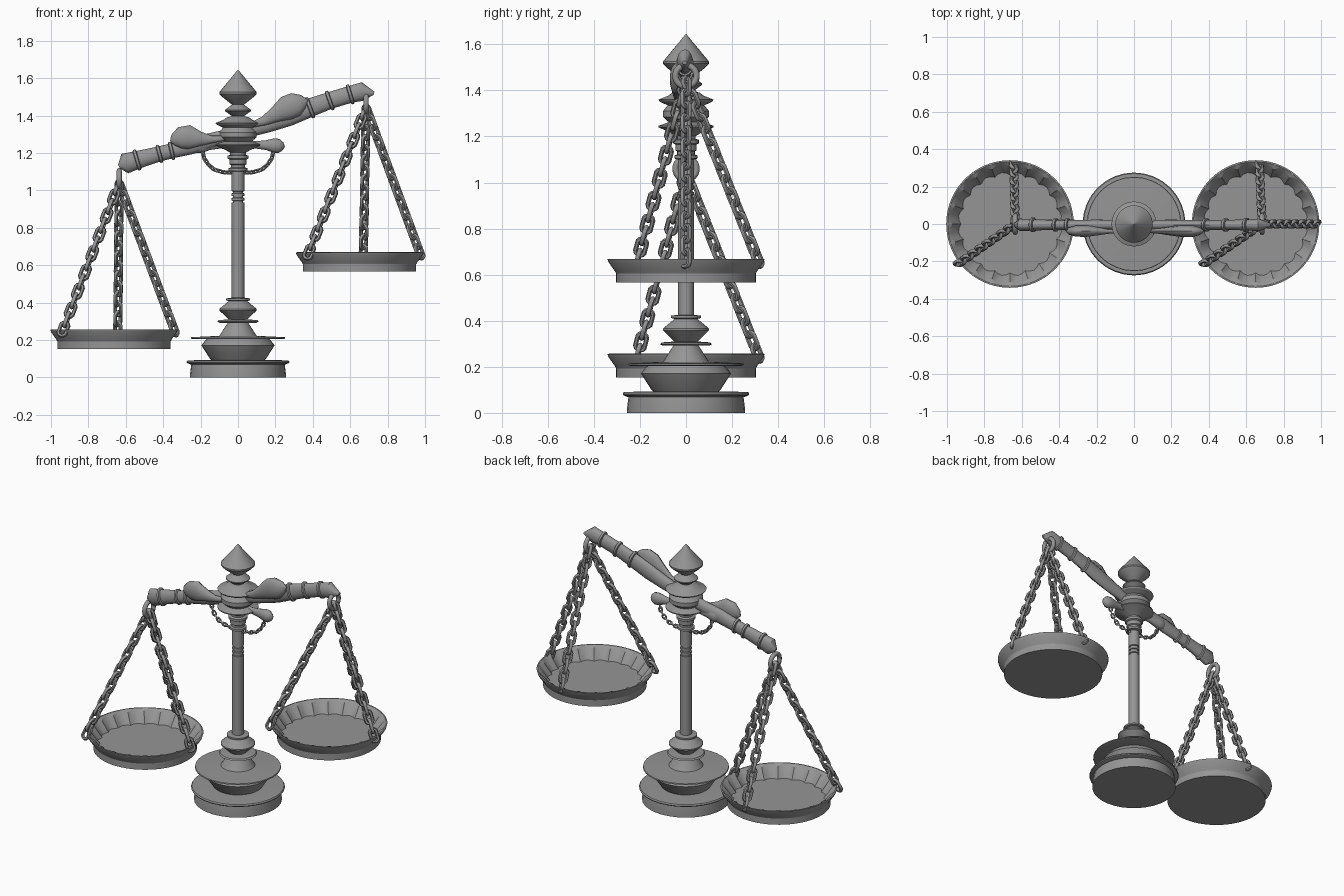
import bpy, bmesh, math
from mathutils import Vector, Matrix

cube = bpy.data.objects.get("Cube")
if cube:
    bpy.data.objects.remove(cube)

GREY = (0.3, 0.3, 0.3, 1)
metal = bpy.data.materials.new("grey metal")
metal.use_nodes = True
metal.diffuse_color = GREY
metal.node_tree.nodes["Principled BSDF"].inputs["Base Color"].default_value = GREY


def finish(name, bm, angle=30):
    bmesh.ops.recalc_face_normals(bm, faces=bm.faces)
    mesh = bpy.data.meshes.new(name)
    bm.to_mesh(mesh)
    bm.free()
    mesh.materials.append(metal)
    mesh.shade_smooth()
    mesh.set_sharp_from_angle(angle=math.radians(angle))
    ob = bpy.data.objects.new(name, mesh)
    bpy.context.collection.objects.link(ob)
    return ob


def bridge(bm, loops, closed=False):
    """Skin a list of equal vertex loops."""
    n = len(loops[0])
    pairs = list(zip(loops, loops[1:]))
    if closed:
        pairs.append((loops[-1], loops[0]))
    for a, b in pairs:
        for i in range(n):
            j = (i + 1) % n
            bm.faces.new((a[i], a[j], b[j], b[i]))
    if not closed:
        bm.faces.new(loops[0])
        bm.faces.new(loops[-1])


def lathe(name, profile, segs=32, centre=(0, 0), flutes=0, fluted=()):
    """Turn (radius, z) points; profile rows listed in fluted get a scalloped radius."""
    bm = bmesh.new()
    loops = []
    for row, (r, z) in enumerate(profile):
        loop = []
        for i in range(segs):
            a = math.tau * i / segs
            k = r
            if row in fluted:
                k -= 0.016 * (1 - abs(math.sin(a * flutes / 2)))
            loop.append(bm.verts.new((centre[0] + k * math.cos(a), centre[1] + k * math.sin(a), z)))
        loops.append(loop)
    bridge(bm, loops)
    return finish(name, bm)


def sweep(name, stations, y=0.0, segs=14):
    """Oval sections (x, z, half height, half depth) across a line in the xz plane."""
    bm = bmesh.new()
    loops = []
    for k, (x, z, rz, ry) in enumerate(stations):
        p, q = stations[max(k - 1, 0)], stations[min(k + 1, len(stations) - 1)]
        t = Vector((q[0] - p[0], 0, q[1] - p[1])).normalized()
        up = Vector((-t.z, 0, t.x))
        loops.append([bm.verts.new(Vector((x, y, z)) + up * rz * math.cos(a) + Vector((0, ry * math.sin(a), 0)))
                      for a in (math.tau * i / segs for i in range(segs))])
    bridge(bm, loops)
    return finish(name, bm, 40)


def add_link(bm, mat, radius, straight, wire, n=12, m=6):
    """Oval wire link lying in its local xz plane, long along z."""
    loops = []
    for i in range(n):
        a = math.tau * (i + 0.5) / n
        out = Vector((math.cos(a), 0, math.sin(a)))
        mid = out * radius + Vector((0, 0, math.copysign(straight, out.z)))
        loops.append([bm.verts.new(mat @ (mid + out * wire * math.cos(b) + Vector((0, wire * math.sin(b), 0))))
                      for b in (math.tau * j / m for j in range(m))])
    bridge(bm, loops, closed=True)


def chain(name, points, pitch, radius, straight, wire):
    points = [Vector(p) for p in points]
    lengths = [(b - a).length for a, b in zip(points, points[1:])]
    total = sum(lengths)
    count = round(total / pitch)
    bm = bmesh.new()
    for k in range(count):
        d, s = total * (k + 0.5) / count, 0
        while d > lengths[s]:
            d -= lengths[s]
            s += 1
        t = (points[s + 1] - points[s]).normalized()
        mat = (Matrix.Translation(points[s] + t * d) @ t.to_track_quat('Z', 'Y').to_matrix().to_4x4()
               @ Matrix.Rotation(math.pi / 2 * (k % 2) + math.pi / 4, 4, 'Z'))
        add_link(bm, mat, radius, straight, wire)
    return finish(name, bm, 60)


# Stepped base
lathe("base_foot", [(.257, 0), (.257, .012), (.25, .068), (.235, .072)])
lathe("base_flange", [(.25, .068), (.272, .076), (.275, .082), (.27, .09), (.2, .093)])
lathe("base_bowl", [(.14, .09), (.15, .1), (.195, .17), (.19, .18), (.165, .208)])
lathe("base_plate", [(.24, .204), (.252, .208), (.25, .215), (.1, .222), (.055, .292)])
lathe("base_knob", [(.1, .292), (.112, .298), (.105, .306), (.05, .31), (.1, .358), (.1, .366),
                    (.05, .408), (.065, .412), (.065, .422), (.034, .426)])

# Column with grooves and collars
column = [(.034, .42)]
for z in (.94, .965, .99):
    column += [(.034, z - .006), (.028, z - .004), (.028, z + .004), (.034, z + .006)]
column += [(.034, 1.1), (.05, 1.104), (.05, 1.118), (.038, 1.122), (.038, 1.135), (.046, 1.14), (.046, 1.165),
           (.056, 1.17), (.056, 1.185), (.042, 1.19), (.042, 1.21)]
lathe("column", column, 24)

# Hub discs and pointed finial
lathe("hub", [(.04, 1.2), (.065, 1.215), (.12, 1.24), (.12, 1.246), (.075, 1.262), (.1, 1.285), (.1, 1.31),
              (.08, 1.335), (.115, 1.352), (.12, 1.36), (.075, 1.378), (.06, 1.39), (.03, 1.397)])
lathe("finial", [(.03, 1.395), (.07, 1.424), (.07, 1.43), (.032, 1.458), (.085, 1.5), (.1, 1.516),
                 (.1, 1.525), (.001, 1.645)], 24)

# Tilted beam
BEAM = [(-.637, 1.128, .01, .012), (-.605, 1.143, .055, .034), (-.53, 1.165, .047, .03), (-.42, 1.195, .04, .027),
        (-.35, 1.212, .04, .027), (-.25, 1.24, .047, .028), (-.15, 1.265, .04, .028), (0, 1.305, .035, .028),
        (.15, 1.35, .043, .028), (.27, 1.395, .052, .028), (.38, 1.44, .05, .027), (.49, 1.48, .045, .027),
        (.6, 1.513, .045, .03), (.665, 1.528, .05, .034), (.728, 1.52, .008, .01)]
sweep("beam", BEAM, -.005)


def beam_at(x):
    for a, b in zip(BEAM, BEAM[1:]):
        if a[0] <= x <= b[0]:
            f = (x - a[0]) / (b[0] - a[0])
            return [u + (v - u) * f for u, v in zip(a, b)], (b[1] - a[1]) / (b[0] - a[0])


# Bands around the beam
for i, x in enumerate((-.54, -.42, -.355, .385, .49, .6)):
    (bx, bz, rz, ry), slope = beam_at(x)
    sweep(f"beam_band_{i + 1}", [(bx + d, bz + d * slope, rz + g, ry + g)
                                 for d, g in ((-.01, 0), (-.006, .009), (.006, .009), (.01, 0))], -.005)

# Teardrop lobes on the front of the beam
sweep("right_lobe", [(-.06, 1.28, .012, .008), (-.14, 1.272, .02, .015), (-.2, 1.275, .038, .024),
                     (-.26, 1.285, .064, .032), (-.31, 1.28, .058, .03), (-.345, 1.268, .032, .02),
                     (-.362, 1.262, .004, .004)], -.038)
sweep("left_lobe", [(.06, 1.345, .012, .008), (.14, 1.372, .025, .015), (.2, 1.405, .042, .024),
                    (.26, 1.44, .066, .032), (.31, 1.46, .064, .032), (.35, 1.475, .036, .02),
                    (.372, 1.482, .004, .004)], -.038)

# Small brackets with rounded ends and the chain slung between them
for side, s in (("left", 1), ("right", -1)):
    sweep(f"{side}_bracket", [(s * x, z, r, r * .75) for x, z, r in
                              ((.04, 1.245, .025), (.1, 1.243, .02), (.15, 1.242, .026), (.19, 1.24, .038),
                               (.22, 1.237, .038), (.24, 1.235, .022), (.25, 1.234, .003))])
half = [(.01, 1.093), (.08, 1.097), (.13, 1.112), (.16, 1.14), (.18, 1.17), (.19, 1.21)]
chain("slung_chain", [(-x, 0, z) for x, z in reversed(half)] + [(x, 0, z) for x, z in half],
      .024, .009, .006, .005)

# Pans, each with a suspension ring and three chains
for side, px, floor, hx, hz in (("right", -.663, .153, -.635, 1.06), ("left", .65, .565, .685, 1.463)):
    lathe(f"{side}_pan", [(.303, 0 + floor), (.303, .04 + floor), (.31, .052 + floor), (.337, .09 + floor),
                          (.341, .103 + floor), (.333, .104 + floor), (.325, .095 + floor),
                          (.278, .03 + floor)], 80, (px, 0), 20, (6, 7))
    bm = bmesh.new()
    add_link(bm, Matrix.Translation((hx, 0, hz)) @ Matrix.Rotation(math.pi / 2, 4, 'Z'), .046, 0, .014, 20, 8)
    finish(f"{side}_ring", bm, 60)
    for i, (dx, dy) in enumerate(((.02, .32), (-.28, -.215), (.33, 0))):
        chain(f"{side}_chain_{i + 1}", [(hx, 0, hz - .02), (px + dx, dy, floor + .08)], .057, .021, .018, .0105)
